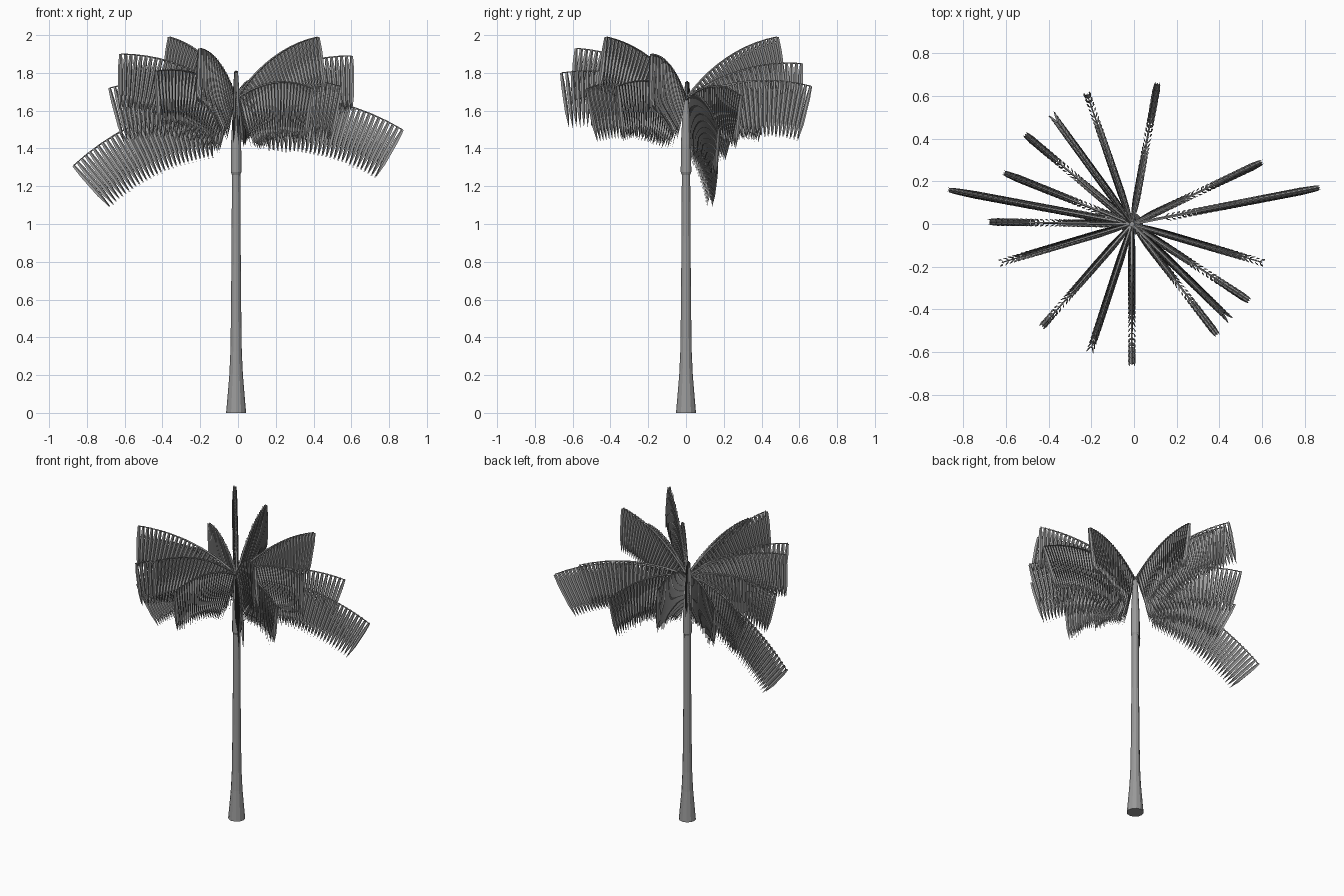
import bpy, bmesh, math
from mathutils import Vector

cube = bpy.data.objects.get("Cube")
if cube:
    bpy.data.objects.remove(cube, do_unlink=True)

grey = bpy.data.materials.new("plain grey")
grey.use_nodes = True
grey.diffuse_color = (0.32, 0.32, 0.32, 1)
grey.node_tree.nodes["Principled BSDF"].inputs["Base Color"].default_value = grey.diffuse_color

CROWN = Vector((-0.01, 0.0, 1.66))
BEND = math.radians(40)
UP = Vector((0, 0, 1))


def finish(name, bm):
    bmesh.ops.recalc_face_normals(bm, faces=bm.faces)
    mesh = bpy.data.meshes.new(name)
    bm.to_mesh(mesh)
    bm.free()
    mesh.materials.append(grey)
    obj = bpy.data.objects.new(name, mesh)
    bpy.context.collection.objects.link(obj)
    return obj


def loft(bm, rings):
    """Skin a list of vertex rings and cap both ends."""
    rings = [[bm.verts.new(p) for p in ring] for ring in rings]
    n = len(rings[0])
    for a, b in zip(rings, rings[1:]):
        for i in range(n):
            j = (i + 1) % n
            bm.faces.new((a[i], a[j], b[j], b[i]))
    bm.faces.new(rings[0])
    bm.faces.new(rings[-1])


def ring(centre, u, v, radius, sides):
    steps = [math.tau * i / sides for i in range(sides)]
    return [centre + radius * (math.cos(a) * u + math.sin(a) * v) for a in steps]


def column(name, profile, sides=12):
    bm = bmesh.new()
    axis = Vector((CROWN.x, CROWN.y, 0))
    loft(bm, [ring(axis + UP * z, Vector((1, 0, 0)), Vector((0, 1, 0)), r, sides)
              for r, z in profile])
    finish(name, bm)


def leaflet(bm, top, along, down, side, sign):
    """A folded blade with parallel edges and a pointed end."""
    twist = math.radians(35) * sign
    wide = along * math.cos(twist) + side * math.sin(twist)
    fold = side * math.cos(twist) - along * math.sin(twist)
    hang = (down + side * sign * 0.03).normalized()
    top = top + side * sign * 0.005
    rows = []
    for depth, half in ((0.0, 0.008), (0.07, 0.013), (0.21, 0.012)):
        c = top + hang * depth
        rows.append([bm.verts.new(p) for p in
                     (c - wide * half, c + fold * sign * 0.005, c + wide * half)])
    point = bm.verts.new(top + hang * 0.30)
    for a, b in zip(rows, rows[1:]):
        for i in range(2):
            bm.faces.new((a[i], a[i + 1], b[i + 1], b[i]))
    for i in range(2):
        bm.faces.new((rows[-1][i], rows[-1][i + 1], point))


def frond(name, x, y, z, bare):
    """An arched stem from the crown to its tip, with hanging leaflets."""
    chord = Vector((x, y, z)) - CROWN
    out = Vector((chord.x, chord.y, 0)).normalized()
    side = UP.cross(out)
    pitch = math.asin(chord.z / chord.length)
    radius = chord.length / (2 * math.sin(BEND / 2))
    start = pitch + BEND / 2

    def frame(t):
        slope = start - BEND * t
        pos = CROWN + radius * (out * (math.sin(start) - math.sin(slope))
                                + UP * (math.cos(slope) - math.cos(start)))
        along = out * math.cos(slope) + UP * math.sin(slope)
        return pos, along, out * math.sin(slope) - UP * math.cos(slope)

    bm = bmesh.new()
    stem = []
    for i in range(11):
        pos, along, down = frame(i / 10)
        stem.append(ring(pos, side, down, 0.008 - 0.005 * i / 10, 5))
    loft(bm, stem)
    count = round(chord.length * (1 - bare) / 0.028)
    for i in range(count + 1):
        pos, along, down = frame(bare + (1 - bare) * i / count)
        for sign in (-1, 1):
            leaflet(bm, pos, along, down, side, sign)
    finish(name, bm)


# Trunk with flared foot, and the sleeve under the crown
column("trunk", [(0.053, 0), (0.046, 0.08), (0.036, 0.2), (0.030, 0.33),
                 (0.027, 0.55), (0.024, 0.9), (0.022, 1.3)])
column("crown_sleeve", [(0.022, 1.26), (0.028, 1.275), (0.027, 1.42),
                        (0.020, 1.56), (0.012, 1.68)])

# Fronds, by the position of each stem tip
tips = [
    (0.60, 0.29, 1.68), (0.11, 0.66, 1.73), (-0.22, 0.61, 1.85),
    (-0.36, 0.48, 1.99), (-0.51, 0.42, 1.72), (-0.61, 0.24, 1.60),
    (-0.68, 0.01, 1.72), (-0.62, -0.18, 1.90), (-0.43, -0.48, 1.81),
    (-0.20, -0.58, 1.93), (-0.01, -0.66, 1.80), (0.39, -0.52, 1.72),
    (0.42, -0.42, 1.99), (0.54, -0.36, 1.73), (0.60, -0.18, 1.89),
]
for i, tip in enumerate(tips):
    frond(f"frond_{i + 1}", *tip, 0.06)
frond("drooping_frond_left", 0.87, 0.17, 1.50, 0.18)
frond("drooping_frond_right", -0.87, 0.16, 1.31, 0.18)
